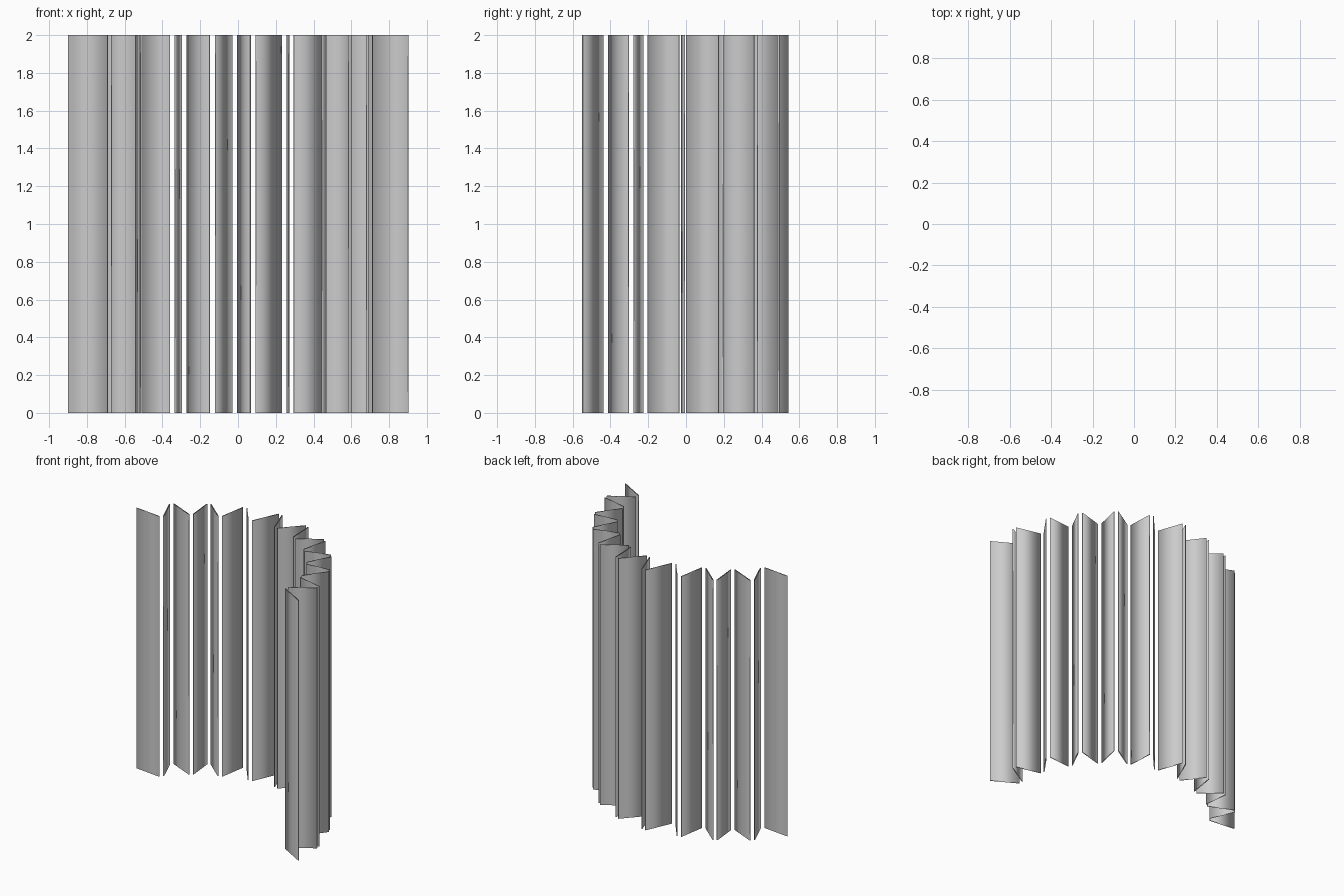
import bpy, bmesh
from mathutils import Vector

if "Cube" in bpy.data.objects:
    bpy.data.objects.remove(bpy.data.objects["Cube"])

HEIGHT = 2.0
HALF_GAP = 0.015     # slit at each fold
HALF_THICK = 0.003   # very thin slats, open at top and bottom

# Fold positions in plan: zigzag running along an arc, alternating inner / outer
folds = [Vector(p) for p in (
    (-.90, .055), (-.68, .043), (-.738, .25), (-.53, .187), (-.523, .395),
    (-.347, .278), (-.285, .49), (-.135, .34), (-.018, .542), (.08, .345),
    (.245, .488), (.282, .28), (.478, .37), (.455, .155), (.662, .185),
    (.592, -.012), (.792, -.022), (.685, -.215), (.885, -.29),
    (.712, -.425), (.90, -.547))]


def fold_shift(i):
    """Offset along the arc that opens the slit at fold i (none at the ends)."""
    if i in (0, len(folds) - 1):
        return Vector((0, 0))
    return (folds[i + 1] - folds[i - 1]).normalized() * HALF_GAP


def slat(name, a, b):
    """Thin upright slat between plan points a and b, without end caps."""
    d = (b - a).normalized()
    n = Vector((-d.y, d.x)) * HALF_THICK
    ring = [a + n, a - n, b - n, b + n]
    bm = bmesh.new()
    low = [bm.verts.new((p.x, p.y, 0)) for p in ring]
    high = [bm.verts.new((p.x, p.y, HEIGHT)) for p in ring]
    for i in range(4):
        j = (i + 1) % 4
        bm.faces.new((low[i], low[j], high[j], high[i])).smooth = True
    mesh = bpy.data.meshes.new(name)
    bm.to_mesh(mesh)
    bm.free()
    bpy.context.collection.objects.link(bpy.data.objects.new(name, mesh))


# Folding screen slats
for i in range(len(folds) - 1):
    slat(f"screen_slat_{i + 1}",
         folds[i] + fold_shift(i), folds[i + 1] - fold_shift(i + 1))
